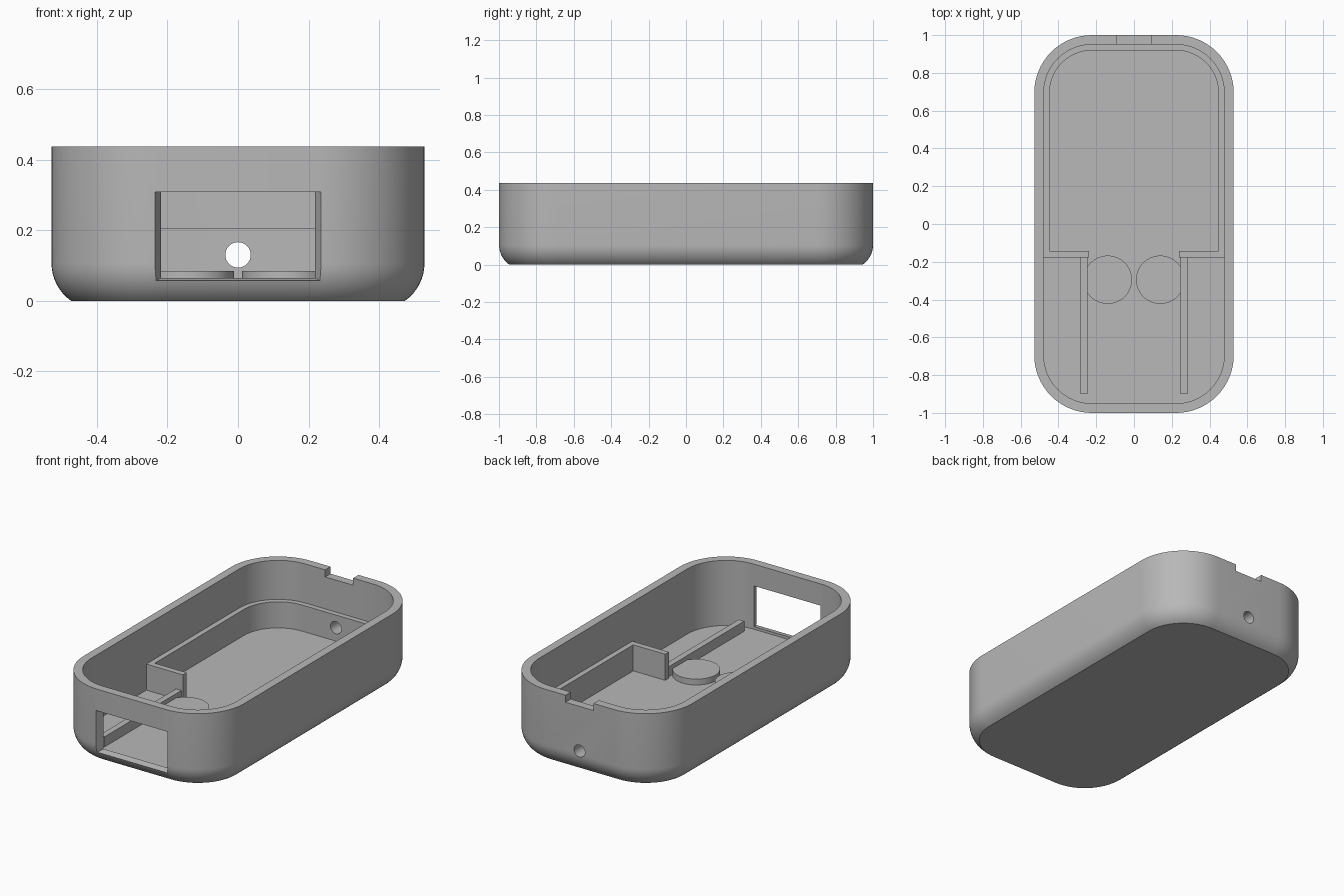
import bpy
import bmesh
from math import sin, cos, pi, radians

old = bpy.data.objects.get("Cube")
if old:
    bpy.data.objects.remove(old, do_unlink=True)

grey = bpy.data.materials.new("plain grey")
grey.use_nodes = True
colour = (0.48, 0.48, 0.48, 1)
grey.diffuse_color = colour
grey.node_tree.nodes["Principled BSDF"].inputs["Base Color"].default_value = colour

HX, HY, TOP, FLOOR = 0.528, 1.0, 0.437, 0.05
WALL, RADIUS = 0.05, 0.305


def rounded(inset, steps=16):
    """Counter-clockwise outline of the case, moved inwards by inset."""
    r = RADIUS - inset
    cx, cy = HX - RADIUS, HY - RADIUS
    pts = []
    for q, (sx, sy) in enumerate(((1, 1), (-1, 1), (-1, -1), (1, -1))):
        for i in range(steps + 1):
            a = (q + i / steps) * pi / 2
            pts.append((sx * cx + r * cos(a), sy * cy + r * sin(a)))
    return pts


def loft(name, rings):
    """Closed solid through rings of 3D points."""
    bm = bmesh.new()
    loops = [[bm.verts.new(p) for p in ring] for ring in rings]
    n = len(loops[0])
    for a, b in zip(loops, loops[1:]):
        for i in range(n):
            j = (i + 1) % n
            bm.faces.new((a[i], a[j], b[j], b[i]))
    bm.faces.new(loops[0][::-1])
    bm.faces.new(loops[-1])
    bmesh.ops.recalc_face_normals(bm, faces=bm.faces)
    mesh = bpy.data.meshes.new(name)
    bm.to_mesh(mesh)
    bm.free()
    mesh.materials.append(grey)
    ob = bpy.data.objects.new(name, mesh)
    bpy.context.collection.objects.link(ob)
    return ob


def prism(name, outline, z0, z1):
    return loft(name, [[(x, y, z) for x, y in outline] for z in (z0, z1)])


def box(name, x0, x1, y0, y1, z0, z1):
    return prism(name, [(x0, y0), (x1, y0), (x1, y1), (x0, y1)], z0, z1)


def circle(cx, cy, r, n=64):
    return [(cx + r * cos(2 * pi * i / n), cy + r * sin(2 * pi * i / n)) for i in range(n)]


def cut(ob, cutters):
    for c in cutters:
        c.hide_render = True
        mod = ob.modifiers.new("cut", 'BOOLEAN')
        mod.operation, mod.solver, mod.object = 'DIFFERENCE', 'EXACT', c
    bpy.context.view_layer.update()
    deps = bpy.context.evaluated_depsgraph_get()
    mesh = bpy.data.meshes.new_from_object(ob.evaluated_get(deps))
    ob.modifiers.clear()
    ob.data = mesh


# Shell: rounded lower edge, straight wall, rim, inner wall and floor
levels = []
for i in range(9):
    a = radians(55) * (1 - i / 8)
    levels.append((0.13 * (1 - cos(a)), 0.13 * (sin(radians(55)) - sin(a))))
levels += [(0, TOP), (WALL, TOP), (WALL, FLOOR)]
shell = loft("case_shell", [[(x, y, z) for x, y in rounded(d)] for d, z in levels])

# Inner ledge: U-shaped low wall with two inward tabs at its open ends
TAB_BACK, TAB_FRONT, TAB_X = -0.143, -0.178, 0.237
outer = [p for p in rounded(WALL - 0.004) if p[1] > 0]
inner = [p for p in rounded(WALL + 0.031) if p[1] > 0]
ox, ix = outer[0][0], inner[0][0]
outline = [(TAB_X, TAB_FRONT), (ox, TAB_FRONT)] + outer
outline += [(-ox, TAB_FRONT), (-TAB_X, TAB_FRONT), (-TAB_X, TAB_BACK), (-ix, TAB_BACK)]
outline += inner[::-1] + [(ix, TAB_BACK), (TAB_X, TAB_BACK)]
ledge = prism("inner_ledge", outline, FLOOR - 0.005, 0.205)

# Cutters: tapered front window, rim notch, round hole in the back
window_rings = []
for y, x, z in ((-1.05, 0.252, 0.045), (-0.9, 0.201, 0.075)):
    window_rings.append([(-x, y, z), (x, y, z), (x, y, 0.308), (-x, y, 0.308)])
window = loft("window_cutter", window_rings)
notch = box("notch_cutter", -0.092, 0.092, 0.93, 1.05, TOP - 0.042, TOP + 0.1)
hole = loft("hole_cutter", [[(x, y, z) for x, z in circle(0, 0.13, 0.036, 32)]
                            for y in (0.85, 1.05)])
cut(shell, [window, notch, hole])
cut(ledge, [hole])
for c in (window, notch, hole):
    bpy.data.objects.remove(c, do_unlink=True)

# Floor ribs and round pads, one of each per side
parts = [shell, ledge]
for side, s in (("left", 1), ("right", -1)):
    x0, x1 = sorted((s * 0.247, s * 0.283))
    parts.append(box(side + "_floor_rib", x0, x1, -0.9, TAB_FRONT + 0.003, FLOOR - 0.005, 0.11))
    parts.append(prism(side + "_round_pad", circle(s * 0.139, -0.295, 0.128), FLOOR - 0.005, 0.085))

# Smooth shading with crisp edges
bpy.ops.object.select_all(action='DESELECT')
for ob in parts:
    ob.select_set(True)
bpy.context.view_layer.objects.active = shell
bpy.ops.object.shade_smooth_by_angle(angle=radians(25))
